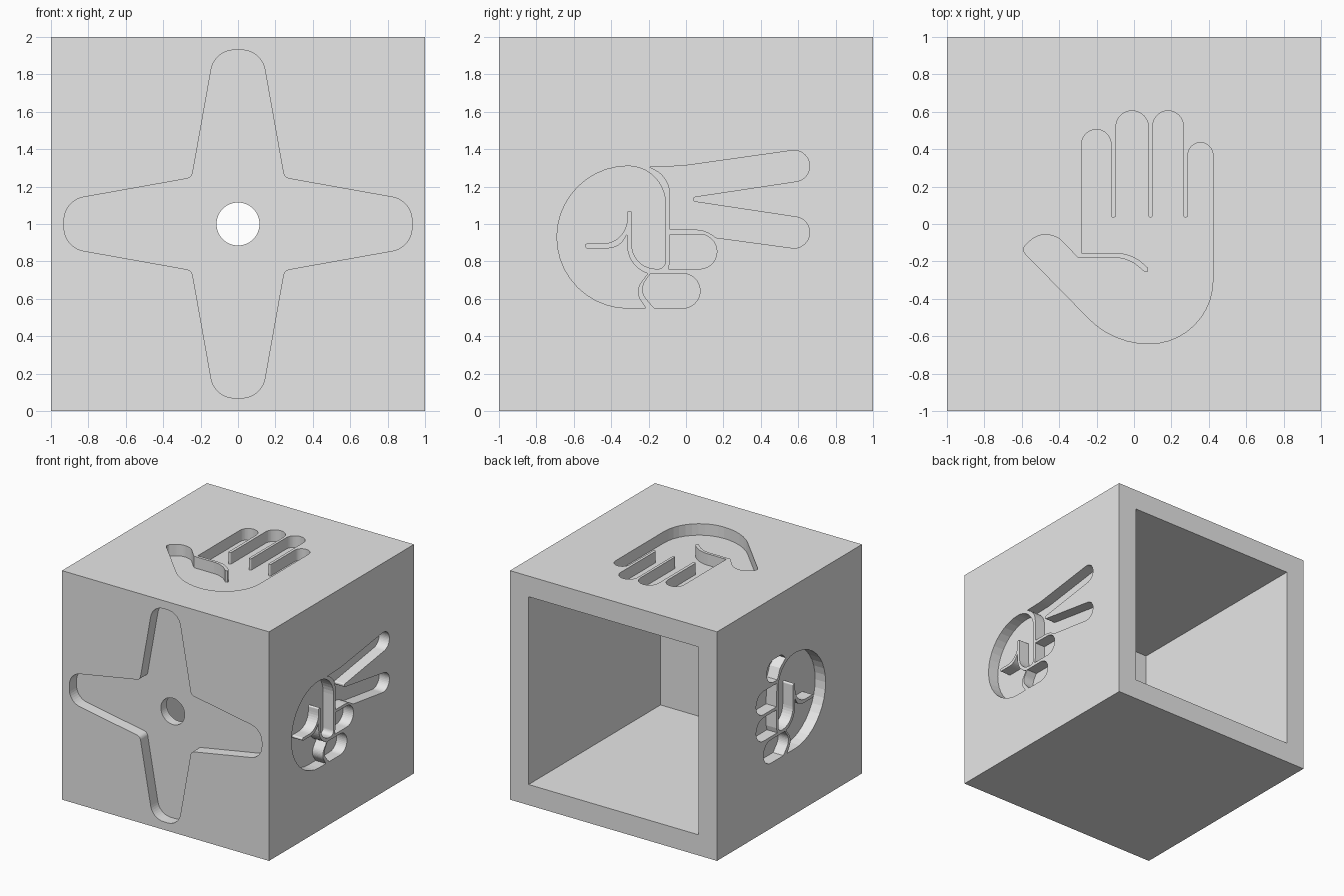
import bpy, bmesh, math
from mathutils import Matrix, Vector

WALL = 0.18     # wall thickness of the box
DEPTH = 0.10    # depth of the sunken shapes

default_cube = bpy.data.objects.get("Cube")
if default_cube:
    bpy.data.objects.remove(default_cube, do_unlink=True)

grey = bpy.data.materials.new("light_grey")
grey.use_nodes = True
grey.diffuse_color = (0.8, 0.8, 0.8, 1)
grey.node_tree.nodes["Principled BSDF"].inputs["Base Color"].default_value = (0.8, 0.8, 0.8, 1)


def rounded(corners, step=math.radians(9)):
    """Outline from (u, v, radius) corners, each filleted by its radius."""
    out = []
    for i, (u, v, r) in enumerate(corners):
        p = Vector((u, v))
        before = (Vector(corners[i - 1][:2]) - p).normalized()
        after = (Vector(corners[(i + 1) % len(corners)][:2]) - p).normalized()
        if r == 0:
            out.append(p)
            continue
        half = before.angle(after) / 2
        centre = p + (before + after).normalized() * (r / math.sin(half))
        start = p + before * (r / math.tan(half)) - centre
        end = p + after * (r / math.tan(half)) - centre
        turn = math.atan2(start.x * end.y - start.y * end.x, start.dot(end))
        n = max(3, math.ceil(abs(turn) / step))
        for k in range(n + 1):
            out.append(centre + Matrix.Rotation(turn * k / n, 2) @ start)
    return [p for i, p in enumerate(out) if (p - out[i - 1]).length > 1e-4]


def new_object(name, bm):
    bmesh.ops.recalc_face_normals(bm, faces=bm.faces)
    mesh = bpy.data.meshes.new(name)
    bm.to_mesh(mesh)
    bm.free()
    mesh.materials.append(grey)
    obj = bpy.data.objects.new(name, mesh)
    bpy.context.collection.objects.link(obj)
    return obj


def block(name, size, centre):
    bm = bmesh.new()
    bmesh.ops.create_cube(bm, size=1)
    bmesh.ops.scale(bm, vec=size, verts=bm.verts)
    bmesh.ops.translate(bm, vec=centre, verts=bm.verts)
    return new_object(name, bm)


def prism(name, outline, place, low, high):
    """Closed prism; place(u, v, h) maps outline and height above the face."""
    bm = bmesh.new()
    face = bm.faces.new([bm.verts.new(place(p[0], p[1], high)) for p in outline])
    moved = bmesh.ops.extrude_face_region(bm, geom=[face])["geom"]
    shift = Vector(place(0, 0, low)) - Vector(place(0, 0, high))
    bmesh.ops.translate(bm, vec=shift, verts=[e for e in moved if isinstance(e, bmesh.types.BMVert)])
    return new_object(name, bm)


def cut(target, cutter):
    cutter.hide_render = True
    mod = target.modifiers.new(cutter.name, "BOOLEAN")
    mod.operation = "DIFFERENCE"
    mod.solver = "EXACT"
    mod.object = cutter
    bpy.context.view_layer.objects.active = target
    bpy.ops.object.modifier_apply(modifier=mod.name)
    bpy.data.objects.remove(cutter, do_unlink=True)


# Placement on each face of the box
def on_front(u, v, h):
    return (u, -1 - h, v)


def on_top(u, v, h):
    return (u, v, 2 + h)


def on_right(u, v, h):
    return (1 + h, u, v)


def on_left(u, v, h):
    return (-1 - h, u * 1.12 + 0.275, 0.57 + (v - 0.55) * 1.1)


# Open-backed box
box = block("open_box", (2, 2, 2), (0, 0, 1))
cut(box, block("cavity", (2 - 2 * WALL, 2, 2 - 2 * WALL), (0, WALL, 1)))

# Four-armed star and centre hole on the front
arm = [(0.247, 0.247, 0.04), (0.125, 0.93, 0.125), (-0.125, 0.93, 0.125)]
star = []
for quarter in range(4):
    turn = Matrix.Rotation(quarter * math.pi / 2, 2)
    for u, v, r in arm:
        p = turn @ Vector((u, v))
        star.append((p.x, p.y + 1, r))
cut(box, prism("star_recess", rounded(star), on_front, -DEPTH, 0.1))
hole = [(0.115 * math.cos(k * math.pi / 24), 1 + 0.115 * math.sin(k * math.pi / 24)) for k in range(48)]
cut(box, prism("centre_hole", hole, on_front, -0.4, 0.1))

# Open hand on the top: fingers, then palm and thumb
hand = []
for left, right, tip in [(-0.28, -0.123, 0.505), (-0.097, 0.077, 0.605),
                         (0.1, 0.264, 0.605), (0.288, 0.422, 0.435)]:
    r = (right - left) / 2
    if hand:
        hand.append((left, 0.035, 0.011))
    hand += [(left, tip, r), (right, tip, r)]
    if right < 0.4:
        hand.append((right, 0.035, 0.011))
hand += [(0.422, -0.64, 0.34), (-0.11, -0.64, 0.45), (-0.605, -0.135, 0.035),
         (-0.5, -0.04, 0.12), (-0.4, -0.075, 0.1), (-0.3, -0.18, 0),
         (-0.03, -0.18, 0.2), (0.055, -0.255, 0), (0.075, -0.255, 0),
         (0.075, -0.235, 0), (-0.01, -0.155, 0.22), (-0.28, -0.155, 0)]
cut(box, prism("open_hand_recess", rounded(hand), on_top, -DEPTH, 0.1))

# Shared shapes of the closed hands: back of hand with thumb, curled fingers
palm = [(-0.69, 1.31, 0.38), (-0.69, 0.55, 0.38), (-0.215, 0.55, 0),
        (-0.275, 0.64, 0.08), (-0.205, 0.735, 0), (-0.315, 0.78, 0.16),
        (-0.315, 0.945, 0), (-0.36, 0.87, 0.1), (-0.54, 0.87, 0.012),
        (-0.54, 0.895, 0.012), (-0.315, 0.895, 0.13), (-0.315, 1.07, 0.012),
        (-0.29, 1.07, 0.012), (-0.29, 0.76, 0.13), (-0.11, 0.76, 0.04),
        (-0.11, 1.31, 0.2)]
little = [(-0.17, 0.55, 0), (0.075, 0.55, 0.092), (0.075, 0.735, 0.092),
          (-0.19, 0.735, 0), (-0.253, 0.645, 0.08)]
ring = [(-0.095, 0.76, 0), (0.165, 0.76, 0.092), (0.165, 0.945, 0.092),
        (-0.085, 0.945, 0), (-0.085, 0.8, 0)]
middle = [(-0.085, 0.97, 0), (0.165, 0.97, 0.092), (0.165, 1.155, 0.092),
          (-0.09, 1.155, 0)]
index = [(-0.095, 1.18, 0), (0.035, 1.18, 0.09), (0.035, 1.36, 0.09),
         (-0.15, 1.36, 0.05), (-0.2, 1.315, 0), (-0.13, 1.26, 0)]
# Two stretched fingers
pair = [(-0.195, 1.305, 0), (-0.085, 1.25, 0.15), (-0.085, 0.97, 0),
        (0.1, 0.97, 0.15), (0.16, 0.927, 0), (0.647, 0.861, 0.082),
        (0.672, 1.025, 0.082), (0.04, 1.12, 0.011), (0.04, 1.145, 0.011),
        (0.672, 1.24, 0.082), (0.647, 1.404, 0.082), (-0.02, 1.31, 0.5)]

for place, side, shapes in [(on_right, "scissor_hand", [palm, little, ring, pair]),
                            (on_left, "fist", [palm, little, ring, middle, index])]:
    for n, shape in enumerate(shapes):
        cut(box, prism(f"{side}_recess_{n}", rounded(shape), place, -DEPTH, 0.1))

# Keep only the one material slot
box.data.materials.clear()
box.data.materials.append(grey)
for poly in box.data.polygons:
    poly.material_index = 0
    poly.use_smooth = False
